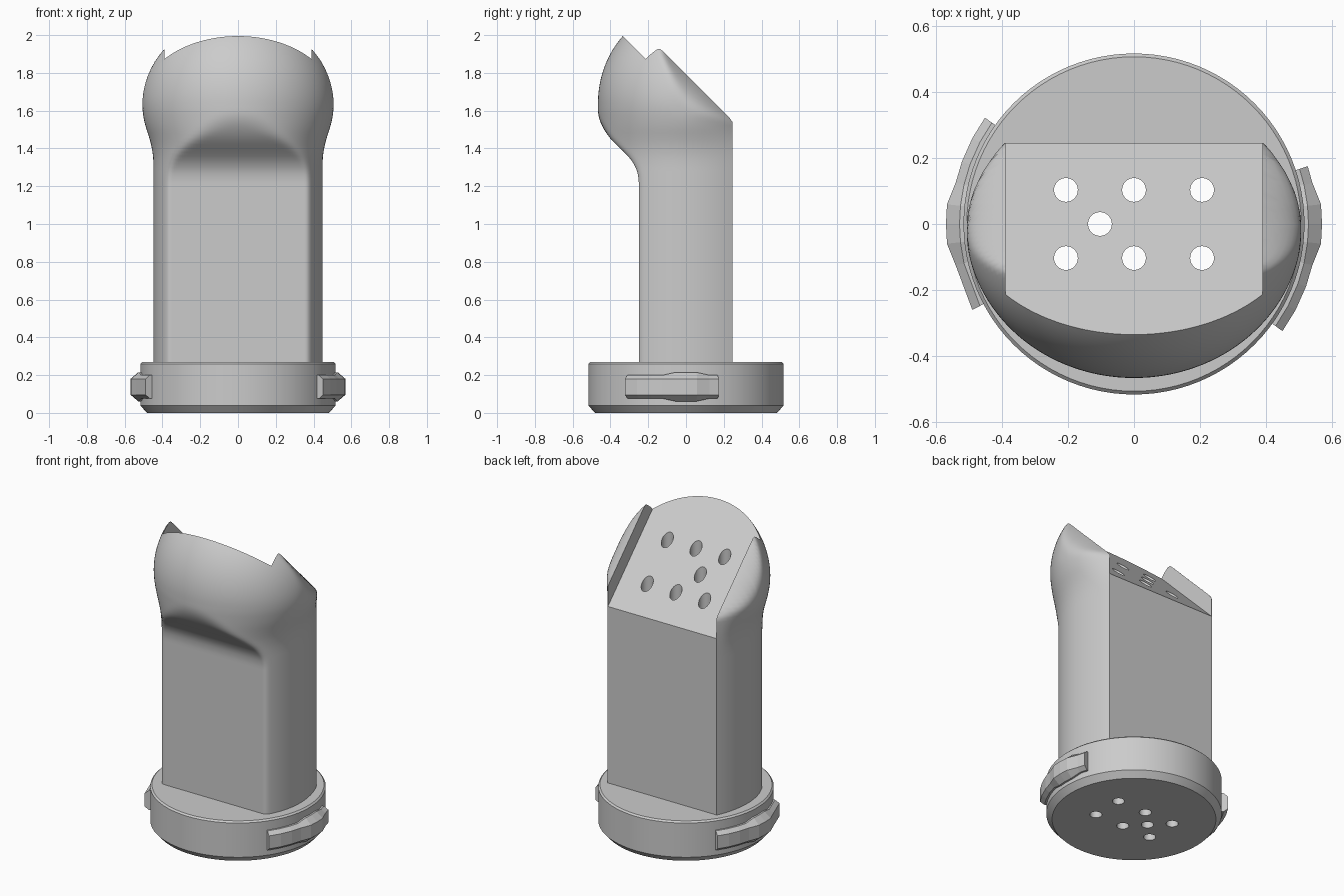
import bpy, bmesh, math
from mathutils import Matrix

cube = bpy.data.objects.get("Cube")
if cube:
    bpy.data.objects.remove(cube, do_unlink=True)

grey = bpy.data.materials.new("light grey")
grey.use_nodes = True
grey.diffuse_color = (0.6, 0.6, 0.6, 1)
grey.node_tree.nodes["Principled BSDF"].inputs["Base Color"].default_value = (0.6, 0.6, 0.6, 1)


def make(name, bm):
    bmesh.ops.recalc_face_normals(bm, faces=bm.faces)
    mesh = bpy.data.meshes.new(name)
    bm.to_mesh(mesh)
    bm.free()
    mesh.materials.append(grey)
    ob = bpy.data.objects.new(name, mesh)
    bpy.context.collection.objects.link(ob)
    return ob


def loft(name, rings):
    """Skin a list of closed rings and cap both ends."""
    bm = bmesh.new()
    loops = [[bm.verts.new(p) for p in ring] for ring in rings]
    n = len(loops[0])
    for lo, hi in zip(loops, loops[1:]):
        for i in range(n):
            j = (i + 1) % n
            bm.faces.new((lo[i], lo[j], hi[j], hi[i]))
    bm.faces.new(loops[0])
    bm.faces.new(loops[-1])
    return make(name, bm)


def select(ob):
    bpy.ops.object.select_all(action='DESELECT')
    ob.select_set(True)
    bpy.context.view_layer.objects.active = ob


def cut(ob, cutter):
    mod = ob.modifiers.new("cut", 'BOOLEAN')
    mod.operation = 'DIFFERENCE'
    mod.solver = 'EXACT'
    mod.object = cutter
    select(ob)
    bpy.ops.object.modifier_apply(modifier=mod.name)


def smooth(ob, angle):
    select(ob)
    bpy.ops.object.shade_smooth_by_angle(angle=math.radians(angle))


def lerp(points, z):
    for (z0, v0), (z1, v1) in zip(points, points[1:]):
        if z <= z1:
            return v0 + (v1 - v0) * max(0, (z - z0) / (z1 - z0))
    return points[-1][1]


def eased(points, z):
    return sum(lerp(points, z + d) for d in (-0.03, -0.015, 0, 0.015, 0.03)) / 5


def soft_min(a, b, k):
    h = max(k - abs(a - b), 0) / k
    return min(a, b) - h * h * k / 4


# Column and bulging head: an oval with flat back and front that swells forward
BACK, CORNER, MID, RISE = 0.245, 0.392, 1.64, 0.51
half_width = [(0, 0.447), (1.33, 0.447), (1.39, 0.453), (1.45, 0.467),
              (1.52, 0.491), (1.6, 0.508), (1.64, 0.51)]
front_clip = [(0, 0.25), (1.25, 0.25), (1.31, 0.268), (1.36, 0.305), (1.41, 0.36),
              (1.46, 0.41), (1.57, 0.475), (1.65, 0.52)]


def section(z):
    dome = math.sqrt(1 - (max(z - MID, 0) / RISE) ** 2)
    a = eased(half_width, z) * dome
    front = lerp([(0, 0.455), (1.4, 0.455), (1.6, 0.466)], z) * dome
    clip = eased(front_clip, z)
    back = BACK / math.sqrt(max(1 - (CORNER / a) ** 2, 0.2)) if a > CORNER else 0.55
    start = math.asin(BACK / back)
    side = []
    for i in range(8):
        t = start * (1 - i / 8)
        side.append((a * math.cos(t), back * math.sin(t)))
    for i in range(45):
        t = math.pi / 2 * i / 44
        y = -soft_min(front * math.sin(t), clip, 0.025)
        side.append((a * math.cos(t), y))
    # cheeks curve inward toward the slanted top
    ring = []
    for x, y in side:
        u = min(max(y + z - 1.6, 0) / 0.295, 0.97)
        limit = 0.515 * math.sqrt(1 - u * u)
        ring.append((soft_min(x, limit, 0.02) if x > 0.1 else x, y, z))
    return ring + [(-x, y, z) for x, y, z in reversed(ring[:-1])]


levels = [0.25, 0.6, 0.9, 1.15] + [1.2 + 0.02 * i for i in range(45)]
column = loft("column_and_head", [section(z) for z in levels])

# Slanted seat cut between the cheeks
profile = [(0.745, 0.915), (-0.8, 2.46), (0.745, 3.2)]
seat_cutter = loft("seat_cutter", [[(x, y, z) for y, z in profile] for x in (-0.389, 0.389)])
cut(column, seat_cutter)

# Round base with chamfered rims
SIDES = 96
base = loft("round_base", [
    [(r * math.cos(2 * math.pi * i / SIDES), r * math.sin(2 * math.pi * i / SIDES), z)
     for i in range(SIDES)]
    for r, z in ((0.482, 0), (0.516, 0.038), (0.516, 0.26), (0.506, 0.27))])

# Seven vertical through holes
bm = bmesh.new()
spots = [(x, y) for x in (-0.206, 0, 0.206) for y in (-0.103, 0.103)] + [(-0.103, 0)]
for x, y in spots:
    bmesh.ops.create_cone(bm, cap_ends=True, segments=32, radius1=0.036, radius2=0.036,
                          depth=4, matrix=Matrix.Translation((x, y, 1)))
drill = make("hole_cutter", bm)
for ob in (column, base):
    cut(ob, drill)
for ob in (seat_cutter, drill):
    bpy.data.objects.remove(ob, do_unlink=True)
smooth(column, 35)
smooth(base, 25)


# Side locking lugs with a raised middle
def lug(name, turn, first, last):
    rings = []
    for deg in (first, -28, -20, -13, -6, 0, 6, 13, last):
        raised = abs(deg) < 10
        outer, tall = (0.569, 0.077) if raised else (0.554, 0.063)
        t = math.radians(deg + turn)
        shape = [(0.47, -tall), (0.528, -tall), (outer, -0.042),
                 (outer, 0.042), (0.528, tall), (0.47, tall)]
        rings.append([(r * math.cos(t), r * math.sin(t), 0.138 + h) for r, h in shape])
    loft(name, rings)


lug("left_lug", 0, -35.8, 18.4)
lug("right_lug", 180, -35.5, 28)
